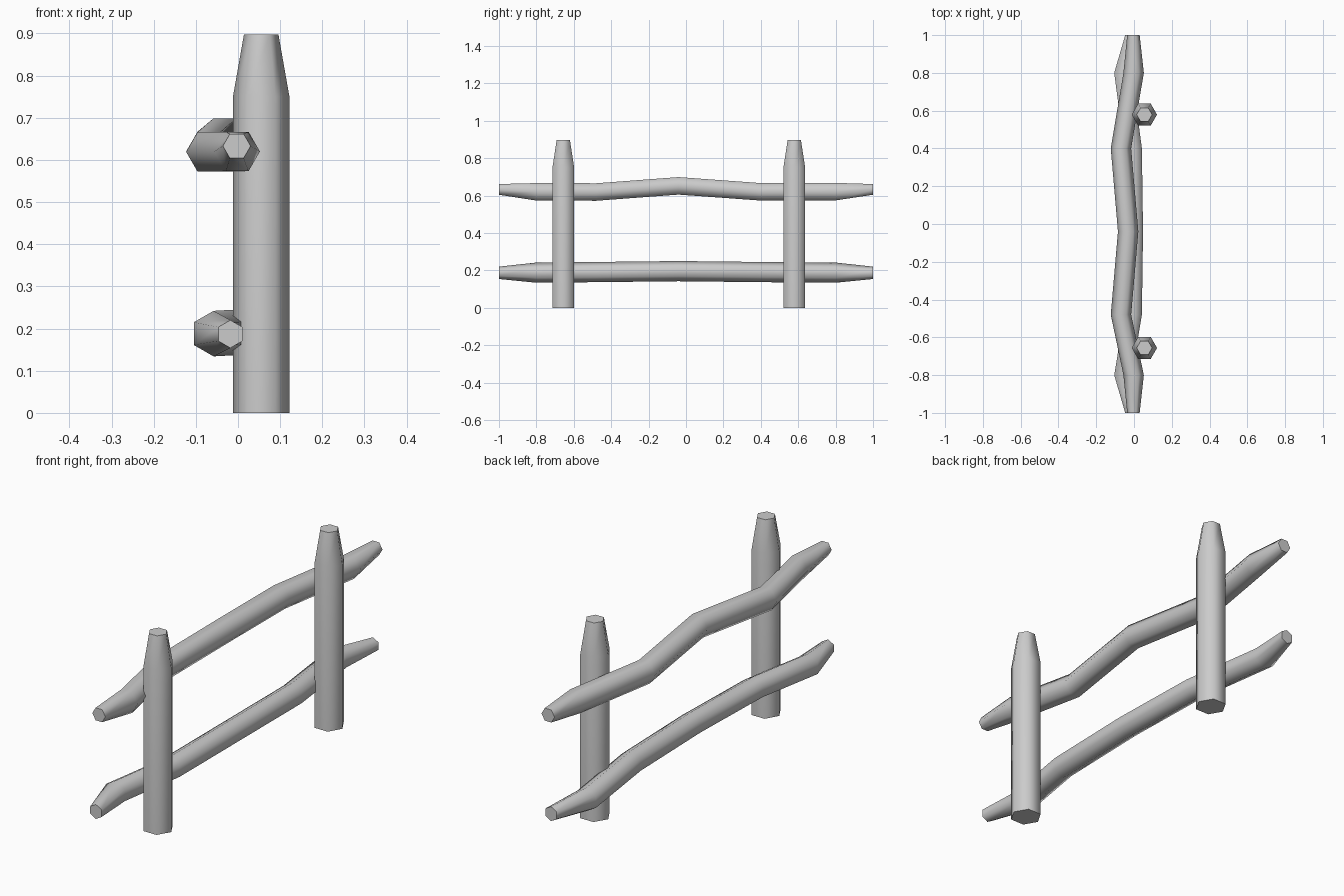
import bpy, bmesh, math
from mathutils import Vector

if "Cube" in bpy.data.objects:
    bpy.data.objects.remove(bpy.data.objects["Cube"])


def hex_log(name, rings, axis, phase=0.0):
    """Six-sided log through rings of (centre x, y, z, radius), along 'Y' or 'Z'."""
    bm = bmesh.new()
    loops = []
    for x, y, z, r in rings:
        loop = []
        for i in range(6):
            a = phase + i * math.pi / 3
            u, v = r * math.cos(a), r * math.sin(a)
            off = Vector((u, v, 0)) if axis == 'Z' else Vector((u, 0, v))
            loop.append(bm.verts.new(Vector((x, y, z)) + off))
        loops.append(loop)
    for a, b in zip(loops, loops[1:]):
        for i in range(6):
            j = (i + 1) % 6
            bm.faces.new((a[i], a[j], b[j], b[i]))
    bm.faces.new(loops[0])
    bm.faces.new(loops[-1])
    bmesh.ops.recalc_face_normals(bm, faces=bm.faces)
    mesh = bpy.data.meshes.new(name)
    bm.to_mesh(mesh)
    bm.free()
    obj = bpy.data.objects.new(name, mesh)
    bpy.context.collection.objects.link(obj)
    # round sides, crisp end caps
    bpy.ops.object.select_all(action='DESELECT')
    obj.select_set(True)
    bpy.context.view_layer.objects.active = obj
    bpy.ops.object.shade_smooth_by_angle(angle=math.radians(65))
    return obj


# Upright posts with tapered tops
for name, y in (("front_post", -0.656), ("back_post", 0.579)):
    hex_log(name, [(0.055, y, 0, 0.067), (0.055, y, 0.75, 0.067),
                   (0.055, y, 0.897, 0.041)], 'Z')

# Crooked upper rail
hex_log("upper_rail", [
    (-0.003, -1.0, 0.633, 0.033), (-0.002, -0.8, 0.620, 0.054),
    (-0.069, -0.48, 0.619, 0.054), (-0.031, -0.04, 0.652, 0.054),
    (-0.069, 0.40, 0.620, 0.054), (-0.002, 0.8, 0.621, 0.054),
    (-0.003, 1.0, 0.633, 0.033)], 'Y')

# Bowed lower rail, turned so a ridge points up
hex_log("lower_rail", [
    (-0.018, -1.0, 0.187, 0.033), (-0.058, -0.8, 0.188, 0.054),
    (-0.005, -0.48, 0.191, 0.054), (0.001, -0.04, 0.196, 0.054),
    (-0.005, 0.40, 0.191, 0.054), (-0.058, 0.8, 0.188, 0.054),
    (-0.018, 1.0, 0.187, 0.033)], 'Y', math.pi / 6)
